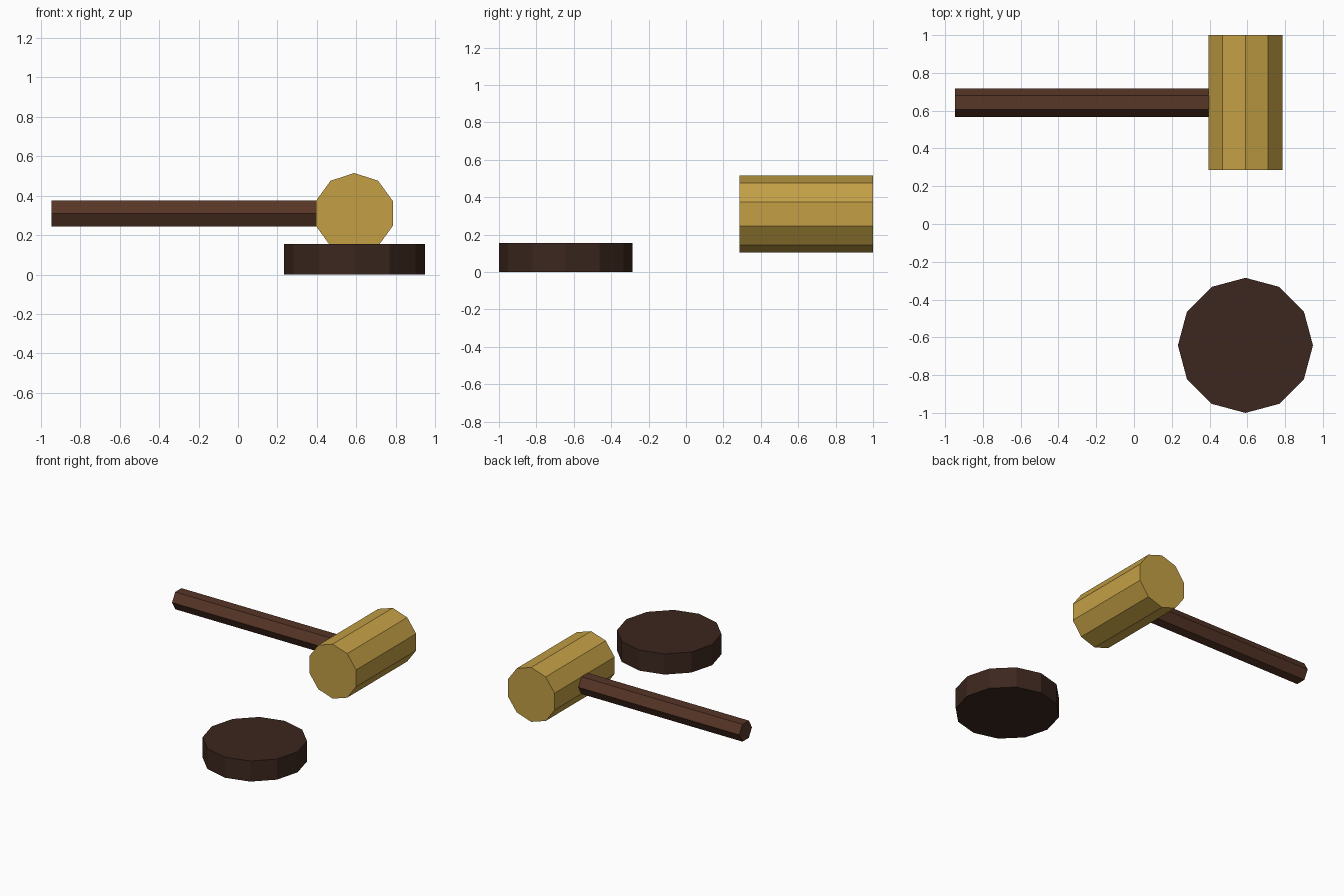
import bpy
from math import pi

if "Cube" in bpy.data.objects:
    bpy.data.objects.remove(bpy.data.objects["Cube"])


def material(name, color):
    mat = bpy.data.materials.new(name)
    mat.diffuse_color = (*color, 1)
    mat.use_nodes = True
    mat.node_tree.nodes["Principled BSDF"].inputs["Base Color"].default_value = mat.diffuse_color
    return mat


def prism(name, sides, radius, length, location, rotation, mat):
    bpy.ops.mesh.primitive_cylinder_add(vertices=sides, radius=radius, depth=length,
                                        location=location, rotation=rotation)
    obj = bpy.context.object
    obj.name = name
    obj.data.materials.append(mat)
    return obj


gold = material("golden_wood", (0.55, 0.35, 0.06))
brown = material("brown_wood", (0.095, 0.037, 0.02))
dark = material("dark_wood", (0.045, 0.02, 0.013))

# Mallet head: ten-sided, lying along y
prism("mallet_head", 10, 0.205, 0.715, (0.59, 0.6425, 0.31), (pi / 2, 0, 0), gold)

# Handle: six-sided, lying along x, its end set just inside the head
x_start, x_end = -0.947, 0.41
prism("handle", 6, 0.075, x_end - x_start, ((x_start + x_end) / 2, 0.6425, 0.31),
      (0, pi / 2, 0), brown)

# Sounding block: twelve-sided disc on the ground
prism("sounding_block", 12, 0.3575, 0.155, (0.59, -0.6425, 0.0775), (0, 0, 0), dark)
